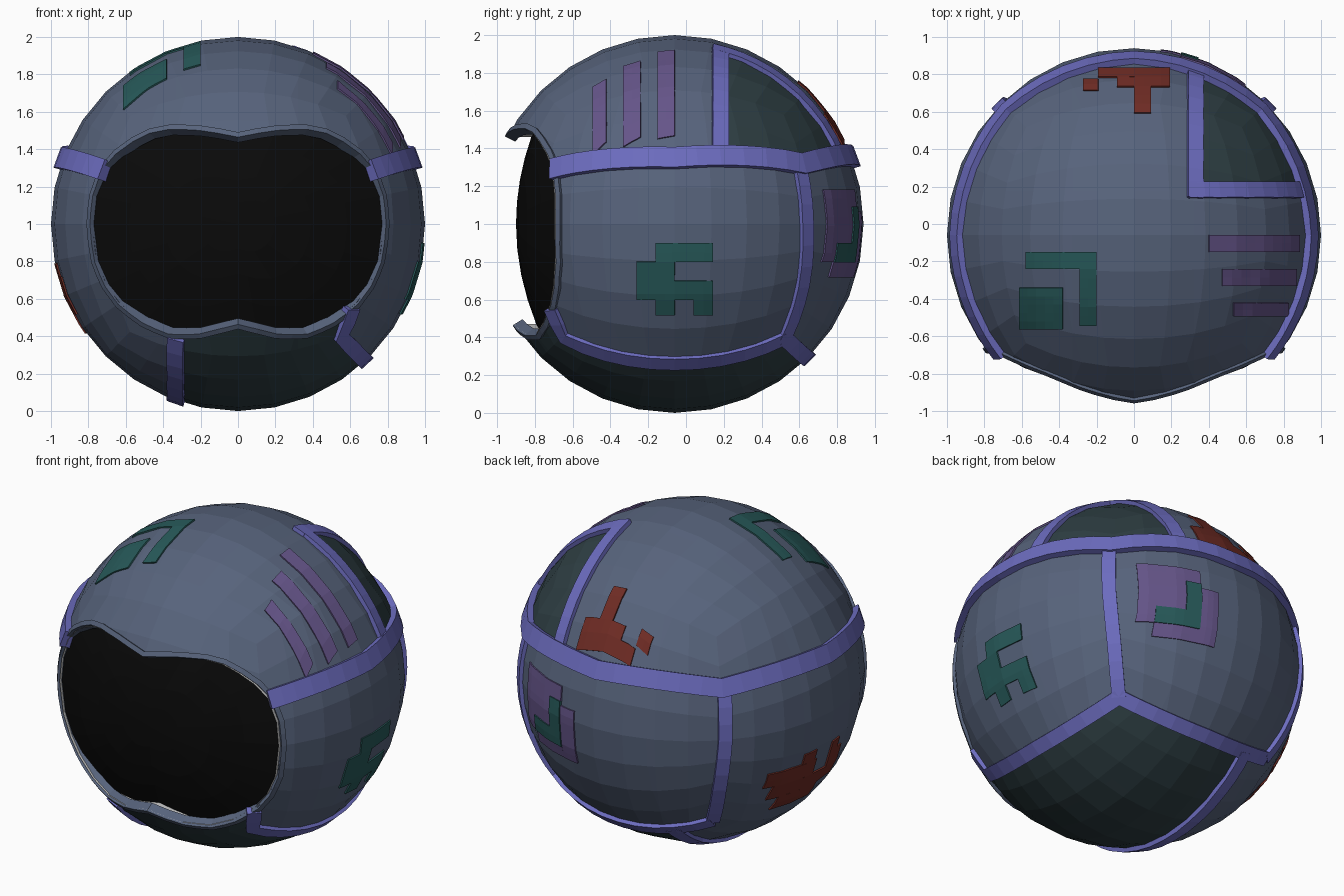
import bpy, bmesh, math
from mathutils import Vector
from mathutils.bvhtree import BVHTree

if "Cube" in bpy.data.objects:
    bpy.data.objects.remove(bpy.data.objects["Cube"])

CENTRE = Vector((0, -0.06, 1))     # all parts are built around the sphere centre


def material(name, rgb):
    m = bpy.data.materials.new(name)
    m.diffuse_color = (*rgb, 1)
    m.use_nodes = True
    m.node_tree.nodes["Principled BSDF"].inputs["Base Color"].default_value = m.diffuse_color
    return m


BLUE = material("slate_blue", (0.095, 0.125, 0.2))
DARK = material("dark_panel", (0.028, 0.05, 0.058))
VIOLET = material("violet_trim", (0.15, 0.15, 0.52))
TEAL = material("teal_paint", (0.02, 0.1, 0.1))
PURPLE = material("purple_paint", (0.13, 0.09, 0.25))
RED = material("red_paint", (0.16, 0.025, 0.018))
BLACK = material("black_visor", (0.003, 0.003, 0.003))


def add_object(name, bm, *mats):
    me = bpy.data.meshes.new(name)
    bm.to_mesh(me)
    bm.free()
    ob = bpy.data.objects.new(name, me)
    ob.location = CENTRE
    bpy.context.collection.objects.link(ob)
    for m in mats:
        me.materials.append(m)
    return ob


def from_lists(verts, faces, recalc=True):
    bm = bmesh.new()
    vs = [bm.verts.new(v) for v in verts]
    for f in faces:
        bm.faces.new([vs[i] for i in f])
    if recalc:
        bmesh.ops.recalc_face_normals(bm, faces=bm.faces)
    return bm


# Shell: cube sphere, cut along the panel borders so panels can be coloured
bm = bmesh.new()
bmesh.ops.create_cube(bm, size=2)
bmesh.ops.subdivide_edges(bm, edges=bm.edges[:], cuts=7, use_grid_fill=True)
for v in bm.verts:
    v.co = Vector([math.tan(c * math.pi / 4) for c in v.co]).normalized()
surface = BVHTree.FromBMesh(bm)
for axis, d in ((0, -0.33), (0, 0.32), (1, 0.24), (2, 0.345)):
    n = Vector([float(i == axis) for i in range(3)])
    bmesh.ops.bisect_plane(bm, geom=bm.verts[:] + bm.edges[:] + bm.faces[:],
                           plane_co=n * d, plane_no=n, dist=1e-5)
for f in bm.faces:
    x, y, z = f.calc_center_median()
    top_panel = x > 0.32 and y > 0.24 and z > 0.345
    bottom_panel = (x > -0.33 and z < -0.3 and abs(x) < max(abs(y), abs(z))
                    and not (y > 0 and y > abs(z)))
    f.material_index = int(top_panel or bottom_panel)
shell = add_object("helmet_shell", bm, BLUE, DARK)

# Goggle-shaped face opening
half = [(0, .465), (.2, .5), (.36, .505), (.46, .485), (.55, .44), (.64, .375), (.71, .295),
        (.765, .15), (.78, 0), (.755, -.2), (.7, -.33), (.63, -.425), (.5, -.525),
        (.36, -.585), (.2, -.585), (.1, -.56), (0, -.535)]
outline = half + [(-x, z) for x, z in half[-2:0:-1]]
N = len(outline)
ring_faces = [(i, (i + 1) % N, N + (i + 1) % N, N + i) for i in range(N)]

cut_verts = [(x, y, z) for y in (-1.5, -0.5) for x, z in outline]
cutter = add_object("opening_cutter", from_lists(
    cut_verts, ring_faces + [tuple(range(N)), tuple(range(N, 2 * N))]))
cutter.hide_render = True
mod = shell.modifiers.new("opening", 'BOOLEAN')
mod.operation, mod.solver, mod.object = 'DIFFERENCE', 'EXACT', cutter
bpy.context.view_layer.update()
bpy.context.view_layer.objects.active = shell
bpy.ops.object.modifier_apply(modifier="opening")
bpy.data.objects.remove(cutter)


def visor_y(x, z):
    return -0.84 + 0.38 * (x * x + z * z)


def ball_y(x, z):
    return -math.sqrt(max(0, 1 - x * x - z * z))


# Black visor: shallow dome filling the opening
verts, faces = [], []
for s in (1.005, 0.75, 0.5, 0.25):
    verts += [(x * s, visor_y(x * s, z * s), z * s) for x, z in outline]
for k in range(3):
    faces += [tuple(k * N + i for i in f) for f in ring_faces]
verts.append((0, visor_y(0, 0), 0))
faces += [(3 * N + i, 3 * N + (i + 1) % N, 4 * N) for i in range(N)]
add_object("visor", from_lists(verts, faces), BLACK)

# Grey lining between the rim and the visor
inner = [(x * 0.99, z * 0.99) for x, z in outline]
add_object("opening_lining", from_lists(
    [(x, ball_y(x, z), z) for x, z in inner] +
    [(x, max(visor_y(x, z), ball_y(x, z)) + 0.01, z) for x, z in inner], ring_faces))


# Raised band following a path over the sphere
def band(name, points, width, mat=VIOLET, outer=1.02, base=0.97, closed=False):
    pts = [Vector(p).normalized() for p in points]
    path = []
    for a, b in zip(pts, pts[1:] + pts[:1] if closed else pts[1:]):
        n = max(1, math.ceil(a.angle(b) / 0.13))
        path += [a.lerp(b, i / n).normalized() for i in range(n)]
    if not closed:
        path.append(pts[-1])
    n, verts, faces = len(path), [], []
    for i, p in enumerate(path):
        prev = path[i - 1] if closed or i else p
        nxt = path[(i + 1) % n] if closed or i < n - 1 else p
        side = (nxt - prev).cross(p).normalized() * width / 2
        for s, r in ((-1, outer), (1, outer), (1, base), (-1, base)):
            verts.append((p + side * s).normalized() * r)
    for i in range(n if closed else n - 1):
        j = (i + 1) % n
        faces += [(i * 4 + k, i * 4 + (k + 1) % 4, j * 4 + (k + 1) % 4, j * 4 + k)
                  for k in range(4)]
    if not closed:
        faces += [(0, 1, 2, 3), tuple(4 * n - 4 + k for k in range(4))]
    return add_object(name, from_lists(verts, faces), mat)


rim = [(x * 1.015, z * 1.015) for x, z in outline]
band("opening_rim", [(x, ball_y(x, z), z) for x, z in rim], 0.03, BLUE, 1.012, 0.95, True)

# Belt around the head, mirrored left to right
belt = [(.71, -.645, .285), (.8, -.52, .315), (.94, 0, .345), (.68, .67, .315), (0, .94, .35)]
band("belt_band", belt + [(-x, y, z) for x, y, z in belt[-2::-1]], 0.11, outer=1.032)

# Rear upright bands and the lower frame
corner = (.55, .58, -.6)
for side, s in (("right", 1), ("left", -1)):
    band(f"{side}_rear_band", [(s * .69, .66, .3), (s * .715, .69, 0),
                               (s * .66, .67, -.33), (s * .55, .58, -.6)], 0.08)
band("lower_rear_band", [corner, (0, .705, -.71), (-.55, .58, -.6)], 0.085)
band("lower_side_band", [(.61, -.65, -.45), (.55, -.58, -.6), (.68, 0, -.73), corner], 0.085)
band("underside_band", [(-.33, t / 100, -math.sqrt(.891 - t * t / 1e4))
                        for t in range(-72, 67, 23)], 0.09)

# Frame of the dark top panel
band("top_panel_long_band", [(.325, t, math.sqrt(.894 - t * t))
                             for t in (.2, .35, .5, .65, .78, .875)], 0.085)
band("top_panel_cross_band", [(t, .24, math.sqrt(.942 - t * t))
                              for t in (.29, .45, .6, .75, .85, .905)], 0.085)


# Painted markings: rectangles (u0, u1, v0, v1) projected along an axis onto the shell
def marking(name, axis, sign, rects, mat, lift=1.009):
    bm = bmesh.new()
    for u0, u1, v0, v1 in rects:
        nu, nv = (max(1, math.ceil((b - a) / 0.05)) for a, b in ((u0, u1), (v0, v1)))
        grid = []
        for i in range(nu + 1):
            for j in range(nv + 1):
                p = [u0 + (u1 - u0) * i / nu, v0 + (v1 - v0) * j / nv]
                p.insert(axis, 2 * sign)
                d = Vector([-float(sign) * (k == axis) for k in range(3)])
                hit = surface.ray_cast(Vector(p), d)[0]
                grid.append(bm.verts.new(hit * lift))
        for i in range(nu):
            for j in range(nv):
                a = i * (nv + 1) + j
                f = bm.faces.new([grid[k] for k in (a, a + 1, a + nv + 2, a + nv + 1)])
                f.normal_update()
                if f.normal.dot(grid[a].co) < 0:
                    f.normal_flip()
    bmesh.ops.remove_doubles(bm, verts=bm.verts[:], dist=1e-4)
    ob = add_object(name, bm, mat)
    sol = ob.modifiers.new("thickness", 'SOLIDIFY')
    sol.thickness, sol.offset = 0.018, -1


marking("right_side_mark", 0, 1, [(-.1, .2, -.2, -.1), (-.2, 0, -.3, -.2), (-.2, .2, -.4, -.3),
                                  (-.1, 0, -.48, -.4), (.1, .2, -.48, -.4)], TEAL)
marking("left_side_mark", 0, -1, [(.12, .22, -.28, -.21), (-.1, -.02, -.28, -.21),
                                  (.1, .44, -.38, -.28), (-.15, -.02, -.38, -.28),
                                  (-.15, .38, -.48, -.38), (0, .3, -.58, -.48)], RED)
marking("upper_right_stripes", 2, 1, [(.4, .88, -.09, 0), (.47, .865, -.27, -.18),
                                      (.53, .82, -.43, -.36)], PURPLE)
marking("top_mark", 2, 1, [(-.575, -.2, -.18, -.09), (-.29, -.2, -.48, -.18),
                           (-.61, -.38, -.5, -.28)], TEAL)
marking("upper_rear_mark", 2, 1, [(-.19, .19, .84, .89), (-.09, .19, .79, .84),
                                  (0, .09, .65, .79), (-.27, -.19, .77, .83)], RED)
marking("rear_mark_base", 1, 1, [(.25, .59, -.2, .18), (.14, .25, -.28, .065),
                                 (.25, .5, -.28, -.2)], PURPLE)
marking("rear_mark_hook", 1, 1, [(.25, .34, -.1, .09), (.25, .5, -.2, -.1)], TEAL, 1.016)
